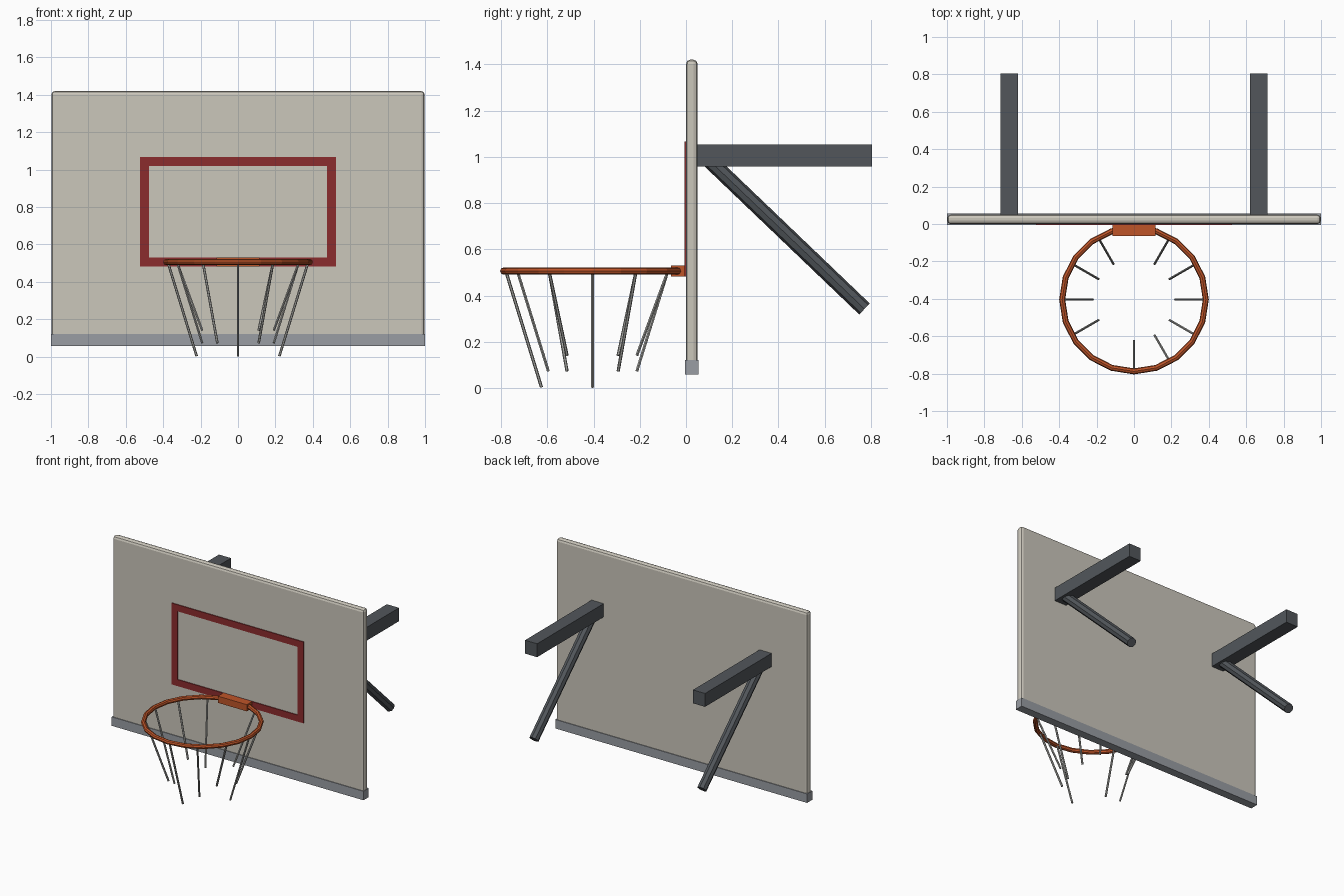
import bpy, bmesh, math
from mathutils import Vector

if "Cube" in bpy.data.objects:
    bpy.data.objects.remove(bpy.data.objects["Cube"])


def mat(name, rgb):
    m = bpy.data.materials.new(name)
    m.diffuse_color = (*rgb, 1)
    m.use_nodes = True
    m.node_tree.nodes["Principled BSDF"].inputs["Base Color"].default_value = m.diffuse_color
    return m


BOARD = mat("warm_white", (0.60, 0.57, 0.50))
RED = mat("dark_red", (0.26, 0.025, 0.027))
ORANGE = mat("rim_orange", (0.52, 0.09, 0.022))
STEEL = mat("dark_steel", (0.084, 0.094, 0.105))
PAD = mat("pad_grey", (0.32, 0.34, 0.37))
NET = mat("net_grey", (0.38, 0.38, 0.36))


def finish(bm, name, material):
    bmesh.ops.recalc_face_normals(bm, faces=bm.faces)
    me = bpy.data.meshes.new(name)
    bm.to_mesh(me)
    bm.free()
    me.materials.append(material)
    ob = bpy.data.objects.new(name, me)
    bpy.context.collection.objects.link(ob)
    return ob


def box(name, lo, hi, material, bevel=0.0):
    bm = bmesh.new()
    bmesh.ops.create_cube(bm, size=1)
    for v in bm.verts:
        v.co = [l + (c + 0.5) * (h - l) for c, l, h in zip(v.co, lo, hi)]
    if bevel:
        bmesh.ops.bevel(bm, geom=bm.edges[:], offset=bevel, segments=2,
                        profile=0.5, affect='EDGES')
    return finish(bm, name, material)


def rod(name, a, b, r, sides, material):
    a, b = Vector(a), Vector(b)
    bm = bmesh.new()
    bmesh.ops.create_cone(bm, cap_ends=True, segments=sides, radius1=r,
                          radius2=r, depth=(b - a).length)
    rot = (b - a).to_track_quat('Z', 'Y')
    for v in bm.verts:
        v.co = rot @ v.co + (a + b) / 2
    return finish(bm, name, material)


# Backboard and bottom edge pad
box("backboard", (-0.998, 0, 0.08), (0.998, 0.05, 1.42), BOARD, 0.018)
box("bottom_pad", (-1, -0.005, 0.058), (1, 0.055, 0.122), PAD)

# Painted target frame: a thin rectangular ring on the board
bm = bmesh.new()
X, Z0, Z1, W = 0.523, 0.483, 1.067, 0.047
corners = [(-1, 0), (1, 0), (1, 1), (-1, 1)]
rings = []
for y in (-0.006, 0.001):
    for inset in (0, W):
        rings.append([bm.verts.new((sx * (X - inset), y,
                                    Z1 - inset if top else Z0 + inset))
                      for sx, top in corners])
fo, fi, bo, bi = rings
for p, q in ((fo, fi), (fi, bi), (bi, bo), (bo, fo)):
    for i in range(4):
        j = (i + 1) % 4
        bm.faces.new((p[i], p[j], q[j], q[i]))
finish(bm, "target_frame", RED)

# Rim: low-poly torus
CY, RZ, R, r, N, M = -0.404, 0.506, 0.384, 0.016, 20, 8
bm = bmesh.new()
loops = []
for i in range(N):
    a = math.tau * i / N
    loop = []
    for j in range(M):
        t = math.tau * j / M
        d = R + r * math.cos(t)
        loop.append(bm.verts.new((d * math.cos(a), CY + d * math.sin(a),
                                  RZ + r * math.sin(t))))
    loops.append(loop)
for i in range(N):
    p, q = loops[i], loops[(i + 1) % N]
    for j in range(M):
        k = (j + 1) % M
        bm.faces.new((p[j], q[j], q[k], p[k]))
finish(bm, "rim", ORANGE)
box("rim_bracket", (-0.115, -0.064, 0.482), (0.115, 0.0, 0.53), ORANGE)

# Net strands: lengths repeat in threes, two positions are empty
for i in range(12):
    if i in (3, 8):
        continue
    a = math.tau * i / 12
    c, s = math.cos(a), math.sin(a)
    end = (0.003, 0.073, 0.141)[i % 3]
    rod(f"net_strand_{i}", (0.372 * c, CY + 0.372 * s, 0.495),
        (0.221 * c, CY + 0.221 * s, end), 0.007, 6, NET)

# Wall beams and diagonal struts
for side, x in (("left", -0.667), ("right", 0.667)):
    box(f"{side}_beam", (x - 0.048, 0.048, 0.958), (x + 0.048, 0.805, 1.054), STEEL)
    rod(f"{side}_strut", (x, 0.095, 0.99), (x, 0.772, 0.342), 0.033, 8, STEEL)
